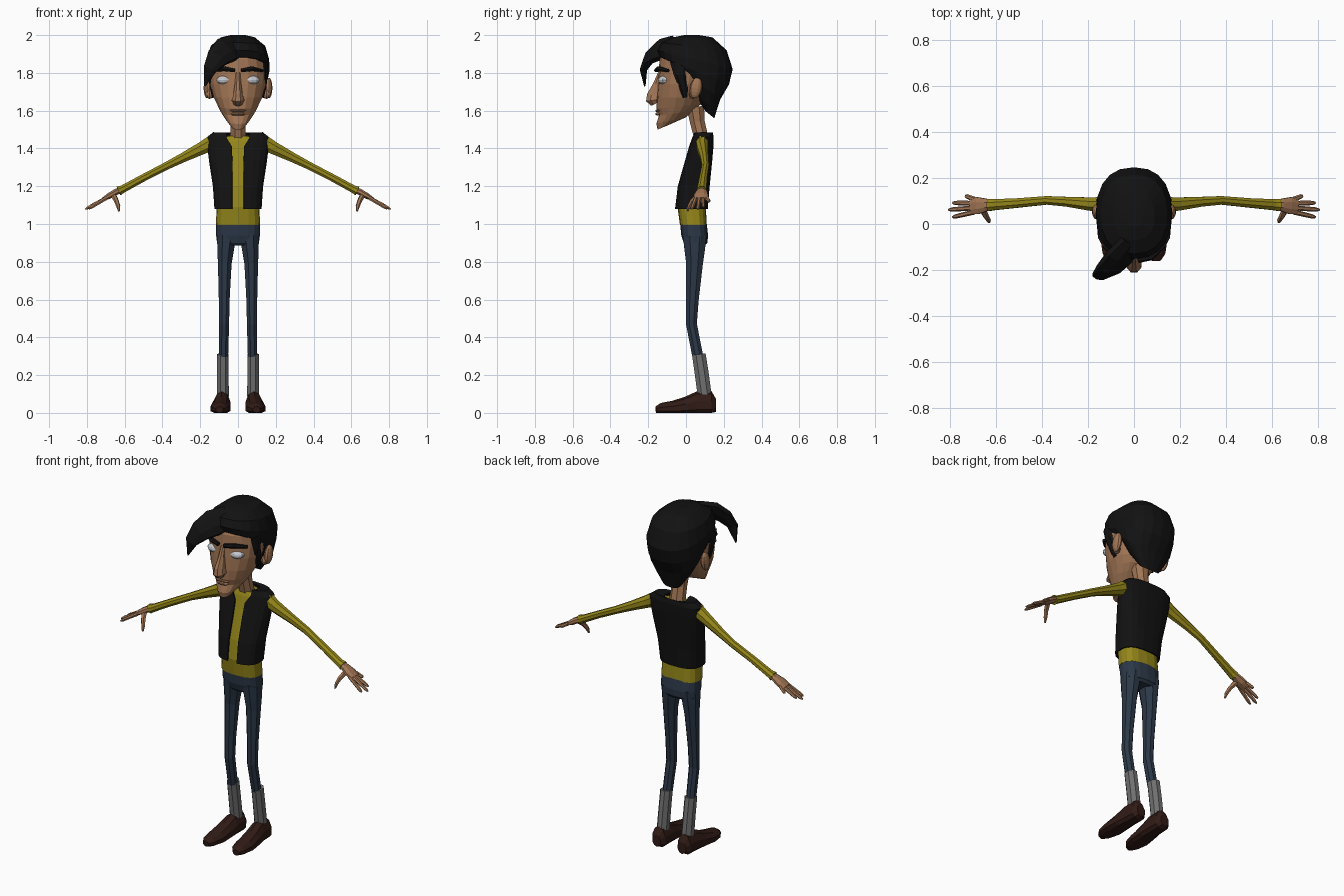
import bpy, bmesh
from math import sin, cos, pi, asin, radians
from mathutils import Vector, Matrix

def material(name, rgb):
    m = bpy.data.materials.new(name)
    m.diffuse_color = (*rgb, 1)
    return m

SKIN = material("skin", (.36, .18, .09))
BLACK = material("black", (.006, .006, .006))
YELLOW = material("yellow", (.30, .24, .01))
DENIM = material("denim", (.025, .04, .065))
GREY = material("sock_grey", (.16, .16, .16))
BROWN = material("shoe_brown", (.03, .011, .008))
EYE = material("eye_white", (.55, .58, .62))

def finish(name, bm, mat, mirror):
    bmesh.ops.recalc_face_normals(bm, faces=bm.faces)
    me = bpy.data.meshes.new(name)
    bm.to_mesh(me)
    bm.free()
    me.materials.append(mat)
    ob = bpy.data.objects.new(name, me)
    bpy.context.collection.objects.link(ob)
    if mirror:
        ob.modifiers.new("mirror", 'MIRROR').use_mirror_merge = False
    return ob

def skin_rings(name, rings, mat, mirror=False, closed=True):
    bm = bmesh.new()
    vs = [[bm.verts.new(p) for p in r] for r in rings]
    n = len(vs[0])
    for a, b in zip(vs, vs[1:]):
        for i in range(n if closed else n - 1):
            j = (i + 1) % n
            bm.faces.new((a[i], a[j], b[j], b[i]))
    if closed:
        bm.faces.new(vs[0])
        bm.faces.new(vs[-1])
    return finish(name, bm, mat, mirror)

def spow(v, e):
    return abs(v) ** e * (1 if v >= 0 else -1)

def loft(name, rings, mat, n=16, e=1.0, gaps=None):
    """Rings are (z front, z back, y front, y back, half width); gaps open the front."""
    out = []
    for k, (zf, zb, yf, yb, w) in enumerate(rings):
        t0 = asin((gaps[k] / w) ** (1 / e)) if gaps else 0
        ring = []
        for i in range(n):
            t = t0 + (2 * pi - 2 * t0) * i / (n - 1) if gaps else 2 * pi * i / n
            f = (1 - spow(cos(t), e)) / 2
            ring.append((w * spow(sin(t), e), yf + (yb - yf) * f, zf + (zb - zf) * f))
        out.append(ring)
    return skin_rings(name, out, mat, closed=not gaps)

def tube(name, pts, mat, n=8, ref=(0, 1, 0), mirror=True, floor=None):
    """Points are (x, y, z, radius across, radius along ref)."""
    P = [Vector(p[:3]) for p in pts]
    out = []
    for k, p in enumerate(pts):
        T = (P[min(k + 1, len(P) - 1)] - P[max(k - 1, 0)]).normalized()
        S = T.cross(Vector(ref)).normalized()
        U = S.cross(T)
        ring = [P[k] + S * p[3] * cos(2 * pi * (i + .5) / n) + U * p[4] * sin(2 * pi * (i + .5) / n)
                for i in range(n)]
        if floor is not None:
            for v in ring:
                v.z = max(v.z, floor)
        out.append(ring)
    return skin_rings(name, out, mat, mirror)

def blob(name, c, r, mat, mirror=True, rot=0, axis='X', u=10, v=8):
    bm = bmesh.new()
    M = Matrix.Translation(c) @ Matrix.Rotation(radians(rot), 4, axis) @ Matrix.Diagonal((*r, 1))
    bmesh.ops.create_uvsphere(bm, u_segments=u, v_segments=v, radius=1, matrix=M)
    return finish(name, bm, mat, mirror)

# Head and neck
loft("head", [(1.50, 1.525, -.15, -.09, .033), (1.53, 1.565, -.157, 0, .06),
              (1.575, 1.60, -.143, .04, .088), (1.61, 1.635, -.155, .08, .106),
              (1.67, 1.67, -.155, .10, .13), (1.74, 1.74, -.15, .12, .148),
              (1.80, 1.80, -.145, .14, .153), (1.87, 1.87, -.14, .15, .15),
              (1.93, 1.93, -.11, .14, .12)], SKIN, n=18, e=.95)
tube("neck", [(0, .05, 1.62, .05, .05), (0, .06, 1.54, .042, .042),
              (0, .085, 1.44, .046, .04)], SKIN, mirror=False)

# Face details
tube("nose", [(0, -.137, 1.80, .013, .012), (0, -.152, 1.74, .018, .024),
              (0, -.168, 1.68, .027, .042), (0, -.172, 1.655, .036, .043),
              (0, -.162, 1.637, .024, .026)], SKIN, mirror=False)
blob("upper_lip", (0, -.143, 1.60), (.045, .02, .009), SKIN, False, u=8, v=6)
blob("lower_lip", (0, -.143, 1.583), (.038, .02, .010), SKIN, False, u=8, v=6)
blob("eye", (.072, -.113, 1.762), (.044, .034, .024), EYE)
tube("eyebrow", [(.018, -.158, 1.813, .011, .012), (.075, -.145, 1.822, .014, .014),
                 (.13, -.095, 1.812, .008, .01)], BLACK, n=6)
blob("ear", (.163, .053, 1.72), (.02, .033, .055), SKIN, rot=-10)
blob("ear_lobe", (.15, .035, 1.69), (.02, .02, .028), SKIN, u=8, v=6)

# Hair: cap, sideburns and the long front lock
loft("hair_cap", [(2.0, 2.0, -.01, .07, .04), (1.988, 1.988, -.07, .14, .09),
                  (1.96, 1.92, -.13, .215, .145), (1.92, 1.82, -.152, .247, .165),
                  (1.885, 1.74, -.137, .228, .167), (1.80, 1.66, 0, .182, .15),
                  (1.68, 1.61, .05, .165, .105), (1.60, 1.56, .10, .15, .06)],
     BLACK, n=20, e=.85)
tube("sideburn", [(.143, -.035, 1.86, .016, .05), (.146, -.03, 1.79, .014, .034),
                  (.139, -.012, 1.72, .012, .024), (.13, -.005, 1.67, .008, .012)], BLACK, n=6)
tube("front_lock", [(-.01, -.08, 1.94, .07, .03), (-.065, -.145, 1.92, .078, .035),
                    (-.11, -.195, 1.88, .062, .03), (-.148, -.225, 1.82, .038, .02),
                    (-.175, -.218, 1.73, .004, .004)], BLACK, ref=(0, -1, .3), mirror=False)

# Shirt body and open vest
loft("shirt", [(.995, .995, -.032, .11, .117), (1.09, 1.09, -.045, .105, .113),
               (1.2, 1.2, -.03, .113, .119), (1.37, 1.37, .018, .128, .143),
               (1.44, 1.44, .035, .133, .14), (1.465, 1.465, .045, .13, .055)],
     YELLOW, e=.75)
vest = loft("vest", [(1.08, 1.08, -.055, .112, .122), (1.2, 1.2, -.04, .122, .13),
                     (1.33, 1.33, -.003, .135, .15), (1.41, 1.41, .02, .142, .16),
                     (1.455, 1.46, .035, .143, .163), (1.482, 1.482, .045, .14, .13),
                     (1.475, 1.475, .055, .13, .068)],
            BLACK, n=20, e=.75, gaps=(.03, .03, .03, .032, .06, .06, .055))
solid = vest.modifiers.new("thickness", 'SOLIDIFY')
solid.thickness, solid.offset = .008, 0

# Sleeves
tube("sleeve", [(.135, .085, 1.43, .045, .035), (.19, .087, 1.402, .036, .031),
                (.29, .097, 1.352, .027, .023), (.38, .103, 1.307, .022, .02),
                (.50, .092, 1.245, .021, .022), (.61, .084, 1.185, .022, .026),
                (.632, .083, 1.175, .027, .029)], YELLOW)

# Hands
tube("palm", [(.61, .084, 1.185, .016, .018), (.645, .083, 1.17, .018, .03),
              (.68, .08, 1.15, .017, .04), (.712, .077, 1.132, .011, .036)], SKIN)
for base, tip, label in [((.695, .108, 1.142), (.735, .123, 1.118), "little"),
                         ((.70, .09, 1.137), (.79, .092, 1.09), "ring"),
                         ((.70, .07, 1.137), (.808, .062, 1.078), "middle"),
                         ((.695, .052, 1.138), (.79, .03, 1.08), "index")]:
    b, t = Vector(base), Vector(tip)
    tube(label + "_finger", [(*b, .011, .011), (*b.lerp(t, .5), .0095, .0105),
                             (*b.lerp(t, .85), .009, .0095), (*t, .004, .005)], SKIN, n=6)
tube("thumb", [(.662, .07, 1.155, .016, .016), (.645, .035, 1.125, .013, .013),
               (.634, .017, 1.095, .011, .011), (.63, .008, 1.068, .005, .005)],
     SKIN, n=6, ref=(1, 0, 0))

# Trousers
loft("hips", [(1.0, 1.0, -.031, .11, .116), (.94, .94, -.025, .117, .116),
              (.90, .90, -.012, .113, .111), (.885, .885, .005, .10, .09)], DENIM, e=.8)
tube("trouser_leg", [(.06, .046, .94, .055, .068), (.066, .046, .86, .047, .058),
                     (.070, .045, .79, .039, .048), (.073, .034, .6, .031, .036),
                     (.074, .029, .47, .029, .031), (.077, .062, .30, .027, .031)], DENIM)

# Socks and shoes
tube("sock", [(.08, .068, .31, .033, .039), (.08, .083, .21, .033, .04),
              (.08, .099, .09, .034, .04)], GREY)
tube("shoe", [(.083, .158, .04, .028, .035), (.083, .135, .04, .044, .075),
              (.085, .06, .04, .046, .073), (.089, 0, .03, .052, .055),
              (.093, -.07, .022, .055, .042), (.096, -.13, .02, .043, .033),
              (.098, -.16, .017, .02, .017)], BROWN, n=10, ref=(0, 0, 1), floor=0)
